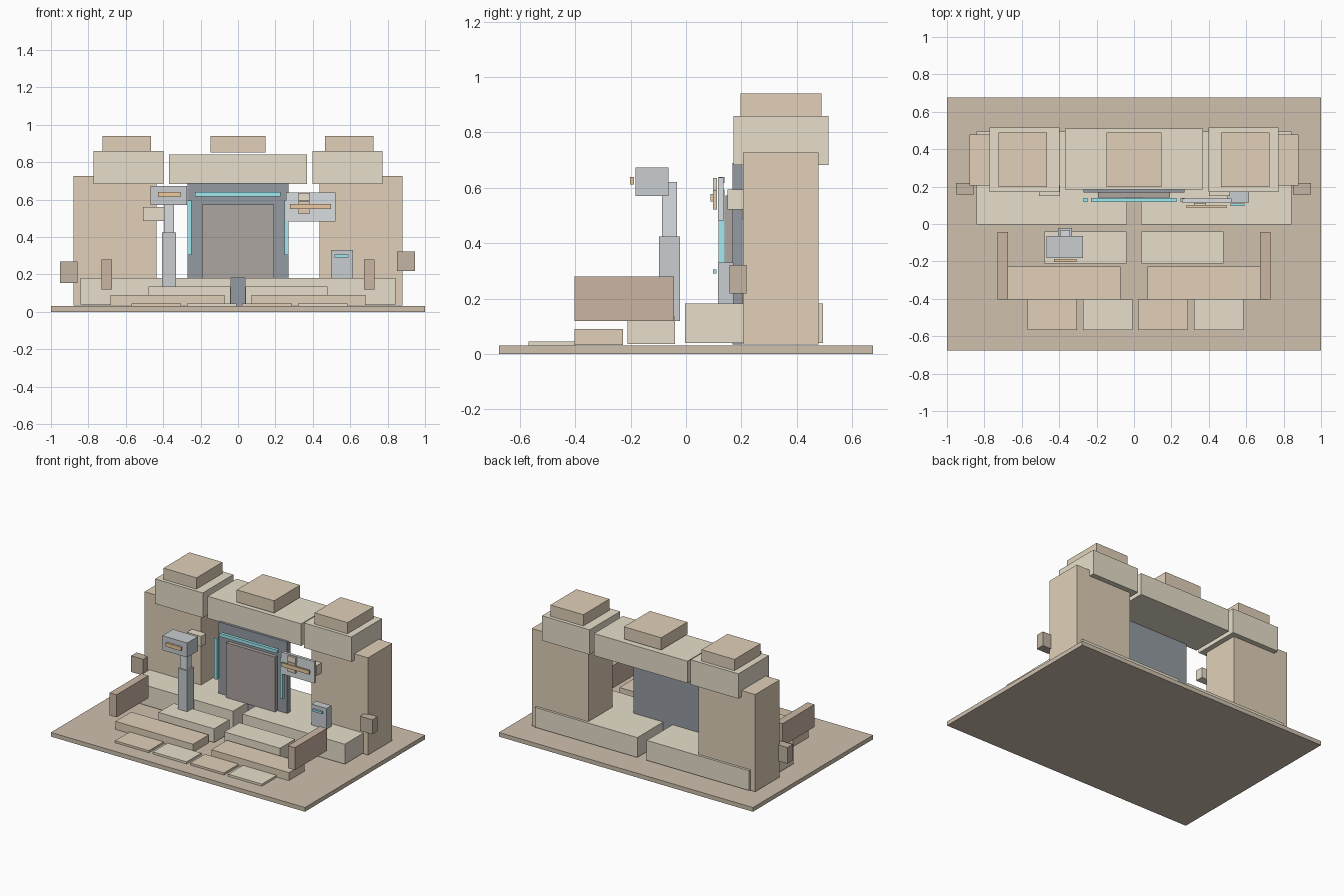
import bpy

COLORS = {
    "tan": (0.75, 0.63, 0.48), "cream": (0.80, 0.74, 0.60), "ground": (0.62, 0.53, 0.42),
    "rail": (0.60, 0.47, 0.37), "rubble": (0.55, 0.46, 0.37), "dark": (0.30, 0.33, 0.37),
    "panel": (0.42, 0.38, 0.36), "steel": (0.58, 0.61, 0.64), "light": (0.70, 0.73, 0.75),
    "cyan": (0.35, 0.82, 0.88), "orange": (0.84, 0.60, 0.36),
}
MATS = {}
for key, rgb in COLORS.items():
    MATS[key] = bpy.data.materials.new(key)
    MATS[key].diffuse_color = (*rgb, 1)


def block(name, color, x, y, z):
    """Box given by its (min, max) range along each axis."""
    center = [(a + b) / 2 for a, b in (x, y, z)]
    bpy.ops.mesh.primitive_cube_add(size=1, location=center)
    ob = bpy.context.object
    ob.name = name
    ob.scale = [b - a for a, b in (x, y, z)]
    bpy.ops.object.transform_apply(location=False, rotation=False, scale=True)
    ob.data.materials.append(MATS[color])
    return ob


def pair(name, color, x, y, z):
    """The same box on both sides of x = 0."""
    block(name + "_right", color, x, y, z)
    block(name + "_left", color, (-x[1], -x[0]), y, z)


block("ground_slab", "ground", (-1, 1), (-0.675, 0.675), (0, 0.03))

# stone gate
pair("foundation", "cream", (0.037, 0.843), (-0.003, 0.495), (0.04, 0.182))
pair("pillar", "tan", (0.435, 0.88), (0.206, 0.478), (0.035, 0.727))
pair("capital", "cream", (0.398, 0.773), (0.172, 0.515), (0.683, 0.86))
pair("capital_top", "tan", (0.465, 0.725), (0.197, 0.49), (0.86, 0.94))
block("lintel", "cream", (-0.368, 0.368), (0.185, 0.51), (0.683, 0.84))
block("lintel_top", "tan", (-0.148, 0.146), (0.197, 0.49), (0.853, 0.94))

# door with glowing trim
block("door_frame", "dark", (-0.27, 0.27), (0.168, 0.204), (0.035, 0.69))
block("door_panel", "panel", (-0.193, 0.193), (0.142, 0.17), (0.18, 0.573))
block("trim_top", "cyan", (-0.23, 0.227), (0.117, 0.139), (0.617, 0.64))
pair("trim_side", "cyan", (0.248, 0.27), (0.117, 0.139), (0.303, 0.595))

# steps, paving and side rails
pair("upper_step", "cream", (0.04, 0.478), (-0.211, -0.04), (0.037, 0.135))
pair("lower_step", "tan", (0.072, 0.683), (-0.403, -0.227), (0.033, 0.09))
for i, x in enumerate((-0.57, -0.273, 0.022, 0.32)):
    block(f"paving_{i}", ("tan", "cream")[i % 2], (x, x + 0.266), (-0.568, -0.403), (0.03, 0.045))
pair("side_rail", "rail", (0.675, 0.73), (-0.403, -0.043), (0.12, 0.28))

# loose stones
block("rubble_left", "rubble", (-0.952, -0.857), (0.158, 0.219), (0.155, 0.27))
block("rubble_right", "rubble", (0.85, 0.947), (0.158, 0.219), (0.218, 0.322))
block("wall_stone_left", "cream", (-0.508, -0.395), (0.15, 0.207), (0.486, 0.56))
block("wall_stone_right", "cream", (0.4, 0.513), (0.15, 0.207), (0.521, 0.594))

# scanner post
block("post_base", "steel", (-0.406, -0.332), (-0.097, -0.021), (0.12, 0.425))
block("post_neck", "light", (-0.395, -0.342), (-0.087, -0.032), (0.42, 0.622))
block("post_head", "steel", (-0.468, -0.272), (-0.183, -0.063), (0.57, 0.673))
block("post_eye", "orange", (-0.428, -0.308), (-0.202, -0.188), (0.613, 0.64))

# wall sign and control console
block("sign_plate", "light", (0.257, 0.52), (0.115, 0.135), (0.483, 0.638))
block("sign_bar", "orange", (0.277, 0.497), (0.088, 0.1), (0.55, 0.577))
block("sign_mark_top", "cream", (0.32, 0.386), (0.098, 0.112), (0.595, 0.635))
block("sign_mark_bottom", "tan", (0.323, 0.382), (0.098, 0.112), (0.522, 0.592))
block("console", "steel", (0.497, 0.615), (0.116, 0.172), (0.18, 0.33))
block("console_light", "cyan", (0.517, 0.592), (0.097, 0.11), (0.291, 0.306))
